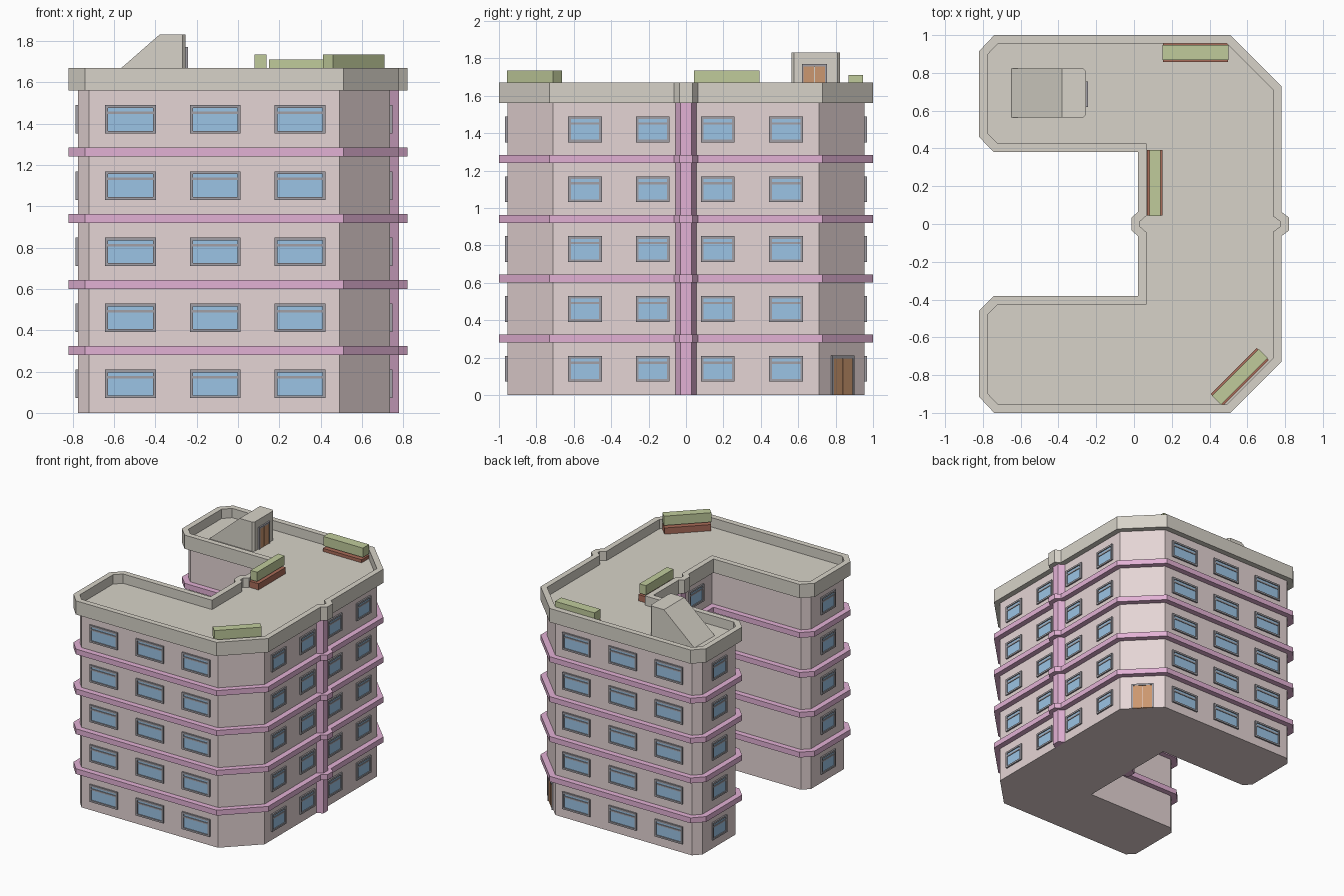
import bpy, bmesh, math
from mathutils import Vector, Matrix

if "Cube" in bpy.data.objects:
    bpy.data.objects.remove(bpy.data.objects["Cube"])

def material(name, rgb):
    m = bpy.data.materials.new(name)
    m.diffuse_color = (*rgb, 1)
    m.use_nodes = True
    m.node_tree.nodes["Principled BSDF"].inputs["Base Color"].default_value = m.diffuse_color
    return m

WALL = material("pink_wall", (0.78, 0.66, 0.66))
TRIM = material("magenta_trim", (0.76, 0.44, 0.66))
ROOF = material("stone", (0.68, 0.65, 0.58))
FRAME = material("frame_grey", (0.36, 0.35, 0.38))
GLASS = material("glass_blue", (0.33, 0.55, 0.78))
WOOD = material("door_wood", (0.60, 0.31, 0.16))
SOIL = material("planter_brown", (0.40, 0.15, 0.10))
HEDGE = material("hedge_green", (0.53, 0.60, 0.33))

def finish(name, bm, mat):
    bmesh.ops.recalc_face_normals(bm, faces=bm.faces)
    me = bpy.data.meshes.new(name)
    bm.to_mesh(me)
    bm.free()
    me.materials.append(mat)
    ob = bpy.data.objects.new(name, me)
    bpy.context.collection.objects.link(ob)
    return ob

def loft(bm, rings):
    """Skin (outline, z) rings of equal point count and cap both ends."""
    vs = [[bm.verts.new((x, y, z)) for x, y in pts] for pts, z in rings]
    n = len(vs[0])
    for a, b in zip(vs, vs[1:]):
        for i in range(n):
            j = (i + 1) % n
            bm.faces.new((a[i], a[j], b[j], b[i]))
    bm.faces.new(vs[0][::-1])
    bm.faces.new(vs[-1])

def prism(name, pts, z0, z1, mat):
    bm = bmesh.new()
    loft(bm, [(pts, z0), (pts, z1)])
    return finish(name, bm, mat)

def inset(pts, d):
    """Mitred inset of a counter-clockwise outline."""
    out = []
    for i, p in enumerate(pts):
        p = Vector(p)
        e0 = (p - Vector(pts[i - 1])).normalized()
        e1 = (Vector(pts[(i + 1) % len(pts)]) - p).normalized()
        n0, n1 = Vector((-e0.y, e0.x)), Vector((-e1.y, e1.x))
        out.append(tuple(p + (n0 + n1) * d / (1 + n0.dot(n1))))
    return out

def box(bm, size, loc, mat=Matrix()):
    bmesh.ops.create_cube(bm, size=1, matrix=mat @ Matrix.Translation(loc)
                          @ Matrix.Diagonal((*size, 1)))

def place(x, y, z, deg):
    """Local -y becomes the outward wall direction."""
    return Matrix.Translation((x, y, z)) @ Matrix.Rotation(math.radians(deg), 4, 'Z')

# C-shaped outline: lower half, mirrored to the upper half
def outline(bump):
    half = [(-0.82, -0.46), (-0.82, -0.915), (-0.74, -1), (0.51, -1), (0.78, -0.73)]
    if bump:
        half += [(0.78, -0.065), (0.82, -0.035)]
    inner = [(-0.74, -0.38), (0.022, -0.38)]
    if bump:
        inner += [(0.022, -0.065), (-0.012, -0.035)]
    half = inner[::-1] + half
    return half + [(x, -y) for x, y in reversed(half)]

outer = outline(True)
wall = inset(outline(False), 0.045)

# Walls, floor bands and pilasters
prism("walls", wall, 0, 1.57, WALL)
for i in range(4):
    prism(f"floor_band_{i + 1}", outer, 0.28 + 0.32 * i, 0.323 + 0.32 * i, TRIM)
for name, x, s in (("right_pilaster", 0.73, 1), ("courtyard_pilaster", 0.072, -1)):
    prism(name, [(x, -0.06), (x + s * 0.05, -0.03), (x + s * 0.05, 0.03), (x, 0.06)],
          0, 1.57, TRIM)

# Roof slab with a sunken floor inside the parapet
bm = bmesh.new()
inner = inset(outer, 0.045)
loft(bm, [(outer, 1.56), (outer, 1.67), (inner, 1.67), (inner, 1.595)])
finish("roof_parapet", bm, ROOF)

# Windows: (wall x, wall y, facing angle, width)
spots = []
for x in (-0.52, -0.11, 0.30):
    spots += [(x, -0.955, 0, 0.245), (x, 0.955, 180, 0.245)]
for y in (-0.54, -0.177, 0.17, 0.535):
    spots.append((0.735, y, 90, 0.18))
for y in (-0.69, 0.69):
    spots.append((-0.775, y, -90, 0.18))
for y in (-0.22, 0.22):
    spots.append((0.067, y, -90, 0.18))

frames, panes = bmesh.new(), bmesh.new()
for x, y, deg, w in spots:
    for floor in range(5):
        m = place(x, y, 0.14 + 0.32 * floor, deg)
        for s in (-1, 1):
            box(frames, (0.014, 0.024, 0.138), (s * (w / 2 - 0.007), 0, 0), m)
            box(frames, (w - 0.028, 0.024, 0.014), (0, 0, s * 0.062), m)
        box(frames, (w - 0.028, 0.018, 0.012), (0, 0, 0.032), m)
        box(panes, (w - 0.028, 0.008, 0.11), (0, 0, 0), m)
finish("window_frames", frames, FRAME)
finish("window_panes", panes, GLASS)

# Double doors: frame around two leaves
def door(name, m, w, h):
    bm = bmesh.new()
    for s in (-1, 1):
        box(bm, (0.01, 0.024, h), (s * (w / 2 - 0.005), 0, h / 2), m)
    box(bm, (w - 0.02, 0.024, 0.014), (0, 0, h - 0.007), m)
    finish(name + "_frame", bm, FRAME)
    bm = bmesh.new()
    lw = w / 2 - 0.012
    for s in (-1, 1):
        box(bm, (lw, 0.014, h - 0.014), (s * (lw / 2 + 0.002), 0, (h - 0.014) / 2), m)
    finish(name + "_leaves", bm, WOOD)

c = [(a + b) / 2 for a, b in zip(*[p for p in wall if p[0] > 0.4 and p[1] > 0.5])]
door("entrance_door", place(c[0], c[1], 0, 135), 0.165, 0.21)
door("roof_door", place(-0.255, 0.687, 1.595, 90), 0.135, 0.175)

# Sloped stair house on the roof, front corners chamfered
bm = bmesh.new()
prof = [(-0.655, 1.59), (-0.255, 1.59), (-0.255, 1.83), (-0.38, 1.83)]
f = bm.faces.new([bm.verts.new((x, 0.563, z)) for x, z in prof])
ext = bmesh.ops.extrude_face_region(bm, geom=[f])
for v in ext["geom"]:
    if isinstance(v, bmesh.types.BMVert):
        v.co.y = 0.823
edges = [e for e in bm.edges if all(v.co.x > -0.26 for v in e.verts)
         and abs(e.verts[0].co.z - e.verts[1].co.z) > 0.1]
bmesh.ops.bevel(bm, geom=edges, offset=0.014, segments=1, affect='EDGES')
finish("stair_house", bm, ROOF)

# Roof planters: brown trough with a hedge block
for name, x, y, deg, w, top in (("corner", 0.56, -0.81, 45, 0.09, 1.735),
                                ("courtyard", 0.11, 0.218, 90, 0.08, 1.735),
                                ("back", 0.325, 0.908, 0, 0.10, 1.71)):
    m = place(x, y, 0, deg)
    bm = bmesh.new()
    box(bm, (0.345, w, 0.05), (0, 0, top - 0.115), m)
    finish(name + "_planter", bm, SOIL)
    bm = bmesh.new()
    box(bm, (0.35, w - 0.022, 0.075), (0, 0, top - 0.0375), m)
    finish(name + "_hedge", bm, HEDGE)
